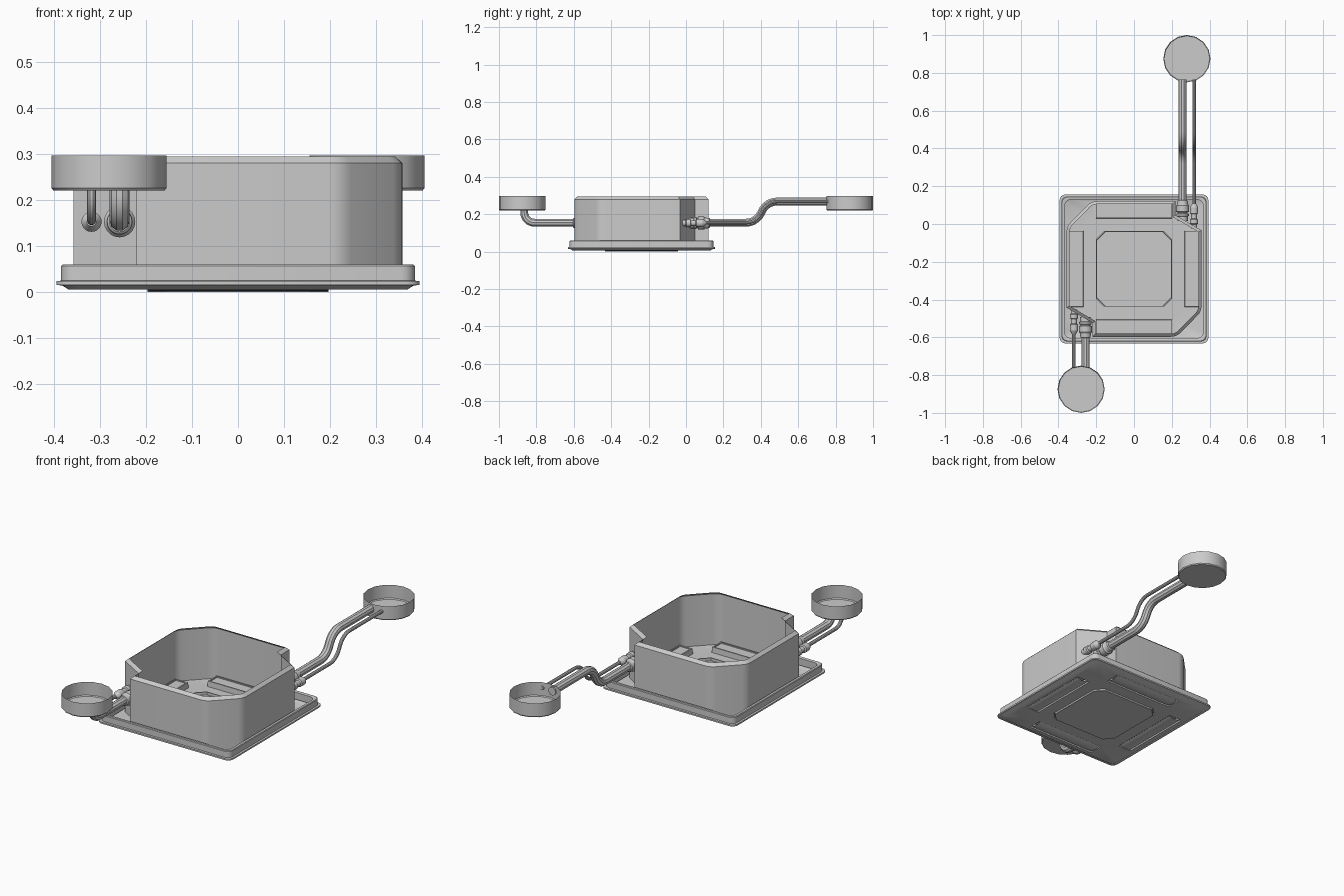
import bpy, bmesh, math
from mathutils import Vector, Matrix

if "Cube" in bpy.data.objects:
    bpy.data.objects.remove(bpy.data.objects["Cube"])

CY = -0.238  # y of the unit's centre


def finish(name, bm, angle=35):
    bmesh.ops.remove_doubles(bm, verts=bm.verts, dist=1e-5)
    bmesh.ops.recalc_face_normals(bm, faces=bm.faces)
    me = bpy.data.meshes.new(name)
    bm.to_mesh(me)
    bm.free()
    ob = bpy.data.objects.new(name, me)
    bpy.context.collection.objects.link(ob)
    smooth(ob, angle)
    return ob


def smooth(ob, angle=35):
    bpy.ops.object.select_all(action='DESELECT')
    ob.select_set(True)
    bpy.context.view_layer.objects.active = ob
    bpy.ops.object.shade_smooth_by_angle(angle=math.radians(angle))


def loft(bm, loops, cap_end=False):
    rows = [[bm.verts.new(p) for p in l] for l in loops]
    n = len(rows[0])
    for a, b in zip(rows, rows[1:]):
        for i in range(n):
            j = (i + 1) % n
            bm.faces.new((a[i], a[j], b[j], b[i]))
    if cap_end:
        bm.faces.new(rows[-1])
    return rows


def at(pts, z):
    return [(x, y + CY, z) for x, y in pts]


def rounded(h, r, seg=4):
    out = []
    for k, (sx, sy) in enumerate([(1, 1), (-1, 1), (-1, -1), (1, -1)]):
        for i in range(seg + 1):
            a = math.pi / 2 * (k + i / seg)
            out.append((sx * (h - r) + r * math.cos(a), sy * (h - r) + r * math.sin(a)))
    return out


def fillet(a, p, b, radius, seg):
    # arc that replaces the corner p between a and b
    u, v = (a - p).normalized(), (b - p).normalized()
    ang = u.angle(v)
    t = radius / math.tan(ang / 2)
    c = p + (u + v).normalized() * radius / math.sin(ang / 2)
    s0, s1 = (p + u * t - c).normalized(), (p + v * t - c).normalized()
    return [c + s0.slerp(s1, i / seg) * radius for i in range(seg + 1)]


def inset(pts, d):
    # mitred inward offset of a counter-clockwise outline
    out, n = [], len(pts)
    for i in range(n):
        p = Vector(pts[i])
        a = (p - Vector(pts[i - 1])).normalized()
        b = (Vector(pts[(i + 1) % n]) - p).normalized()
        na, nb = Vector((-a.y, a.x)), Vector((-b.y, b.x))
        out.append(tuple(p + (na + nb) * d / (1 + na.dot(nb))))
    return out


def edges_of(bm, row):
    return [bm.edges.get((row[i - 1], row[i])) for i in range(len(row))]


# ceiling panel: rim, flange, chamfer, underside with four slots and a centre plate
bm = bmesh.new()
prof = [(0.366, 0.02), (0.366, 0.058), (0.370, 0.06), (0.381, 0.06), (0.384, 0.057),
        (0.384, 0.025), (0.394, 0.024), (0.394, 0.016), (0.381, 0.014), (0.368, 0.006)]
rim = loft(bm, [at(rounded(h, 0.03), z) for h, z in prof])
borders = edges_of(bm, rim[-1])


def slot_outline(k, hx, hy):
    c, s = round(math.cos(k * math.pi / 2)), round(math.sin(k * math.pi / 2))
    box = [(0.306 + sx * hx, sy * hy) for sx, sy in [(1, 1), (-1, 1), (-1, -1), (1, -1)]]
    return [(x * c - y * s, x * s + y * c) for x, y in box]


for k in range(4):
    rows = loft(bm, [at(slot_outline(k, 0.039, 0.202), 0.006),
                     at(slot_outline(k, 0.037, 0.200), 0.035),
                     at(slot_outline(k, 0.030, 0.193), 0.035),
                     at(slot_outline(k, 0.030, 0.193), 0.030)], True)
    borders += edges_of(bm, rows[0])


def octagon(h, c):
    return [(h, h - c), (h - c, h), (c - h, h), (-h, h - c),
            (-h, c - h), (c - h, -h), (h - c, -h), (h, c - h)]


rows = loft(bm, [at(octagon(0.200, 0.042), 0.006), at(octagon(0.200, 0.042), 0.016),
                 at(octagon(0.196, 0.041), 0.016), at(octagon(0.196, 0.041), 0.001),
                 at(octagon(0.195, 0.041), 0.0)], True)
borders += edges_of(bm, rows[0])
bmesh.ops.triangle_fill(bm, edges=borders, use_beauty=True)
finish("ceiling_panel", bm, 30)

# curved air flaps in the slots
for k in range(4):
    bm = bmesh.new()
    prev = None
    for i in range(9):
        t = i / 4 - 1
        cur = [bm.verts.new((0.306 + 0.034 * t, s * 0.196, 0.003 + 0.007 * t * t)) for s in (-1, 1)]
        if prev:
            bm.faces.new((prev[0], cur[0], cur[1], prev[1]))
        prev = cur
    bm.transform(Matrix.Translation((0, CY, 0)) @ Matrix.Rotation(k * math.pi / 2, 4, 'Z'))
    finish("air_flap_%d" % (k + 1), bm)

# open body shell: two softened chamfer corners, two pipe notches, sloped top rim
half = [Vector(p) for p in ((-0.357, -0.205), (-0.220, -0.285), (-0.220, -0.359),
                            (0.225, -0.359), (0.357, -0.225), (0.357, 0.205))]
half = half[:3] + fillet(*half[2:5], 0.07, 4) + fillet(*half[3:6], 0.07, 4)
outline = half + [-p for p in half]
bm = bmesh.new()
loft(bm, [at(outline, 0.008), at(outline, 0.28), at(inset(outline, 0.016), 0.295)])
finish("body_shell", bm, 25)

# round end cups, open at the top
for name, s in (("front_cup", -1), ("back_cup", 1)):
    bm = bmesh.new()
    ring = lambda r, z: [(s * 0.28 + r * math.cos(math.tau * i / 16),
                          s * 0.875 + r * math.sin(math.tau * i / 16), z) for i in range(16)]
    loft(bm, [ring(0.125, 0.297), ring(0.125, 0.226), ring(0.121, 0.221)], True)
    finish(name, bm)


# pipe fittings: turned profiles along y
def fitting(name, x, z, prof, side):
    bm = bmesh.new()
    n = 20
    loops = [[(x + r * math.cos(math.tau * i / n), CY + side * d, z + r * math.sin(math.tau * i / n))
              for i in range(n)] for d, r in prof]
    loft(bm, loops, True)
    finish(name, bm, 25)


BIG = [(0.255, 0.028), (0.278, 0.028), (0.281, 0.033), (0.292, 0.033), (0.295, 0.027), (0.300, 0.027),
       (0.303, 0.034), (0.335, 0.034), (0.342, 0.029), (0.362, 0.027), (0.366, 0.022)]
SMALL = [(0.215, 0.016), (0.236, 0.016), (0.240, 0.021), (0.262, 0.021), (0.266, 0.015), (0.290, 0.015),
         (0.294, 0.022), (0.326, 0.022), (0.338, 0.015), (0.346, 0.010)]
for nm, s in (("front", -1), ("back", 1)):
    fitting(nm + "_large_fitting", s * 0.257, 0.153, BIG, s)
    fitting(nm + "_small_fitting", s * 0.318, 0.153, SMALL, s)


# pipes: swept path with filleted corners
def pipe(name, pts, radius, bend):
    pts = [Vector(p) for p in pts]
    path = [pts[0]]
    for a, p, b in zip(pts, pts[1:], pts[2:]):
        path += fillet(a, p, b, bend, 8)
    path.append(pts[-1])
    cu = bpy.data.curves.new(name, 'CURVE')
    cu.dimensions = '3D'
    cu.bevel_depth = radius
    cu.bevel_resolution = 3
    cu.use_fill_caps = True
    sp = cu.splines.new('POLY')
    sp.points.add(len(path) - 1)
    for q, p in zip(sp.points, path):
        q.co = (*p, 1)
    ob = bpy.data.objects.new(name, cu)
    bpy.context.collection.objects.link(ob)
    bpy.ops.object.select_all(action='DESELECT')
    ob.select_set(True)
    bpy.context.view_layer.objects.active = ob
    bpy.ops.object.convert(target='MESH')
    smooth(bpy.context.view_layer.objects.active)


for size, x, r, bend in (("large", 0.257, 0.022, 0.055), ("small", 0.318, 0.0095, 0.055)):
    pipe("front_%s_pipe" % size, [(-x, -0.52, 0.155), (-x, -0.865, 0.155), (-x, -0.865, 0.224)], r, bend)
    pipe("back_%s_pipe" % size, [(x, 0.05, 0.155), (x, 0.375, 0.155), (x, 0.432, 0.268), (x, 0.765, 0.268)],
         r, 0.09)
